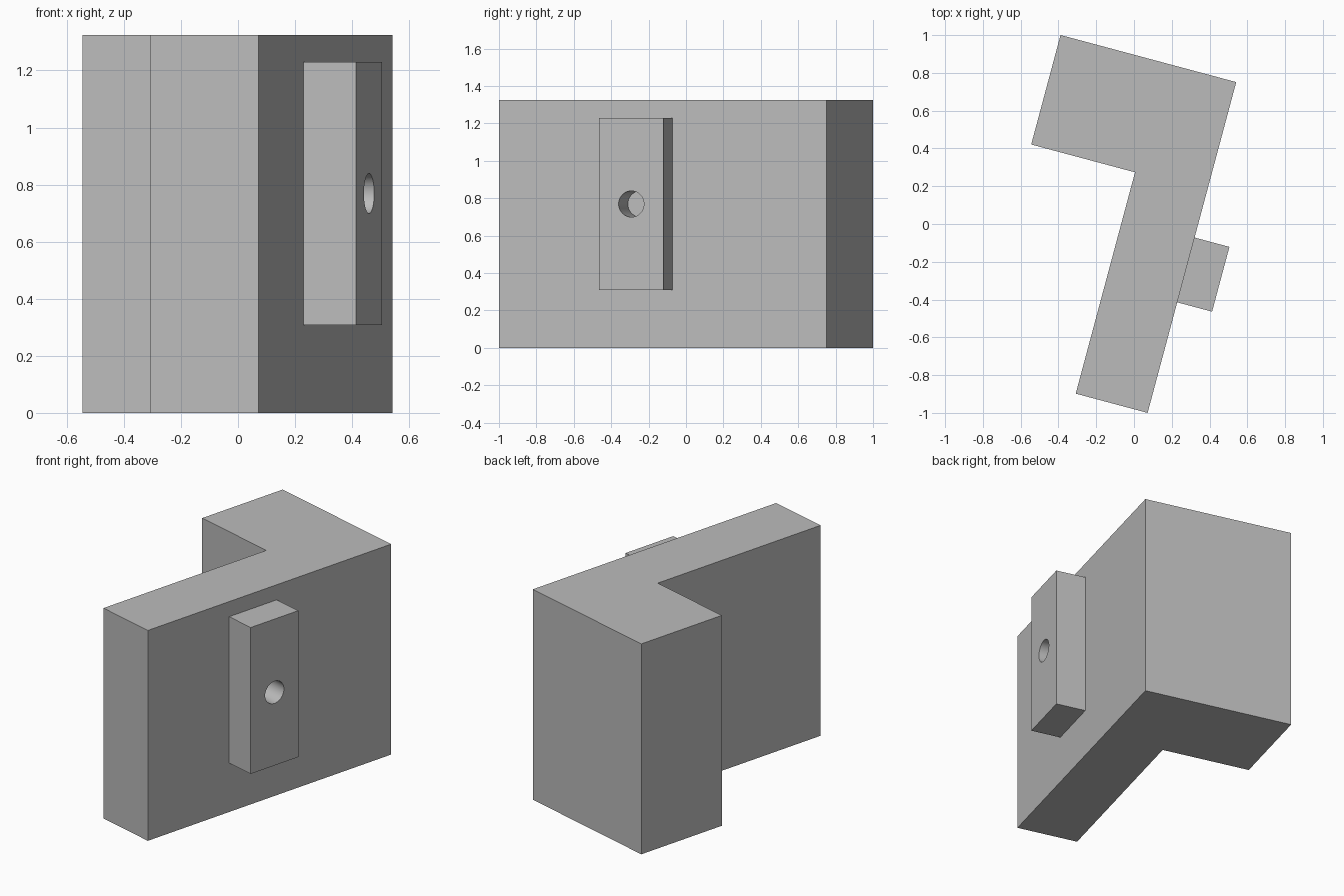
import bpy
import bmesh
from math import radians
from mathutils import Matrix

cube = bpy.data.objects.get("Cube")
if cube:
    bpy.data.objects.remove(cube, do_unlink=True)

# Placement: outer lower corner of the long wall, turned about z
PLACE = Matrix.Translation((0.072, -1.0, 0)) @ Matrix.Rotation(radians(-15), 4, "Z")

grey = bpy.data.materials.new("plain grey")
grey.use_nodes = True
colour = (0.5, 0.5, 0.5, 1)
grey.diffuse_color = colour
grey.node_tree.nodes["Principled BSDF"].inputs["Base Color"].default_value = colour


def finish(bm, name):
    bmesh.ops.recalc_face_normals(bm, faces=bm.faces)
    mesh = bpy.data.meshes.new(name)
    bm.to_mesh(mesh)
    bm.free()
    mesh.materials.append(grey)
    obj = bpy.data.objects.new(name, mesh)
    obj.matrix_world = PLACE
    bpy.context.collection.objects.link(obj)
    return obj


def prism(name, outline, bottom, top):
    bm = bmesh.new()
    face = bm.faces.new([bm.verts.new((x, y, bottom)) for x, y in outline])
    grown = bmesh.ops.extrude_face_region(bm, geom=[face])["geom"]
    verts = [g for g in grown if isinstance(g, bmesh.types.BMVert)]
    bmesh.ops.translate(bm, verts=verts, vec=(0, 0, top - bottom))
    return finish(bm, name)


# L-shaped wall block
prism("wall_block",
      [(0, 0), (0, 1.813), (-0.963, 1.813), (-0.963, 1.213), (-0.394, 1.213), (-0.394, 0)],
      0, 1.325)

# Mounting plate on the long outer face
depth, near, far = 0.191, 0.606, 0.961
low, high = 0.308, 1.23
plate = prism("mounting_plate", [(0, near), (depth, near), (depth, far), (0, far)], low, high)

# Round hole through the plate
bm = bmesh.new()
bmesh.ops.create_cone(
    bm, cap_ends=True, segments=48, radius1=0.07, radius2=0.07, depth=0.6,
    matrix=Matrix.Translation((depth / 2, (near + far) / 2, (low + high) / 2))
    @ Matrix.Rotation(radians(90), 4, "Y"))
cutter = finish(bm, "hole_cutter")
cutter.hide_render = True

cut = plate.modifiers.new("hole", "BOOLEAN")
cut.operation = "DIFFERENCE"
cut.solver = "EXACT"
cut.object = cutter
bpy.context.view_layer.objects.active = plate
plate.select_set(True)
bpy.ops.object.modifier_apply(modifier=cut.name)
bpy.data.objects.remove(cutter, do_unlink=True)
bpy.ops.object.shade_smooth_by_angle(angle=radians(30))
